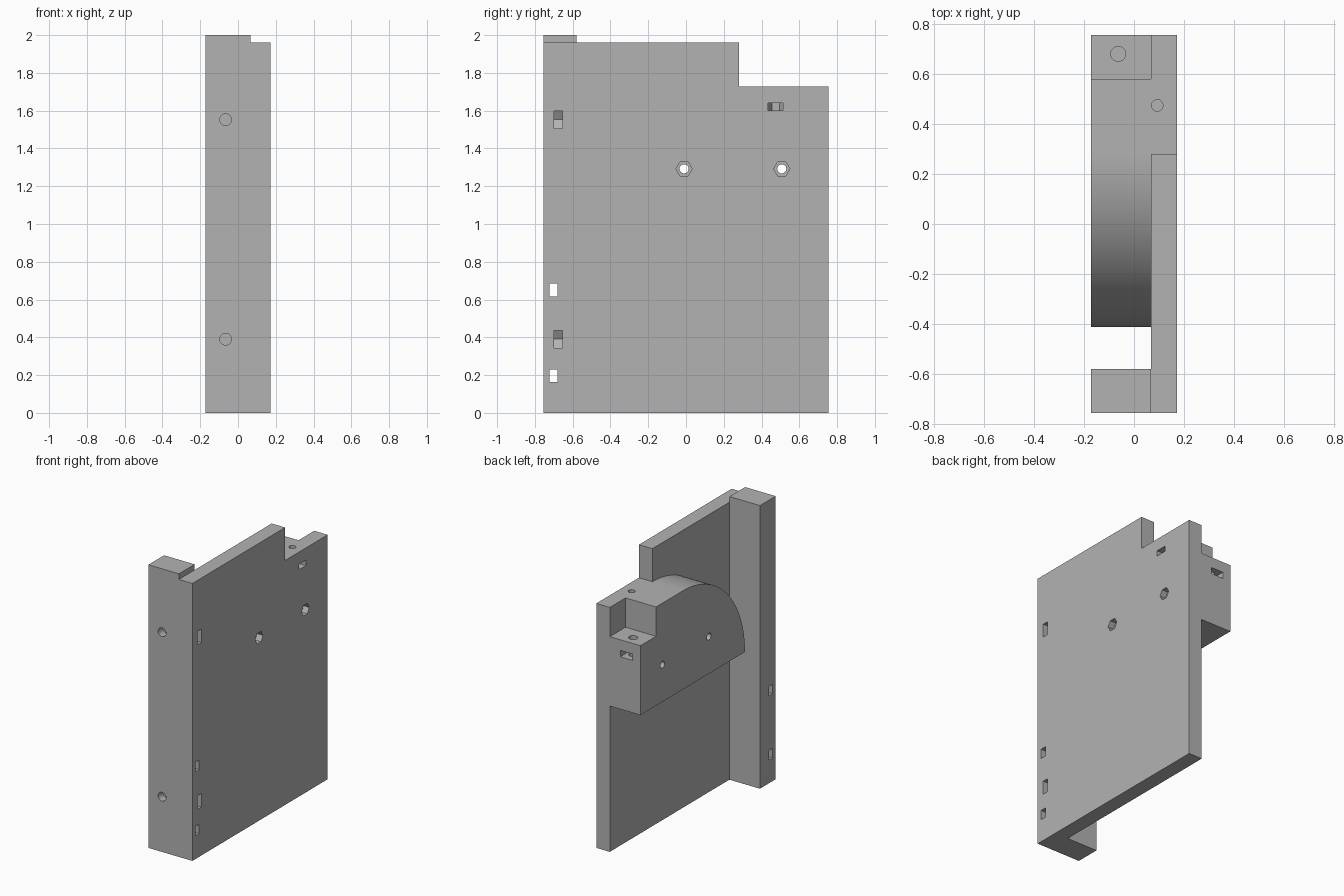
import bpy, bmesh, math
from mathutils import Vector

cube = bpy.data.objects.get("Cube")
if cube:
    bpy.data.objects.remove(cube, do_unlink=True)

grey = bpy.data.materials.new("light_grey")
grey.use_nodes = True
colour = (0.45, 0.45, 0.45, 1)
grey.diffuse_color = colour
grey.node_tree.nodes["Principled BSDF"].inputs["Base Color"].default_value = colour


def prism(name, pts, axis, lo, hi):
    """Extrude a flat outline along one axis, from lo to hi."""
    def place(p, t):
        a, b = p
        return Vector({"x": (t, a, b), "y": (a, t, b), "z": (a, b, t)}[axis])
    bm = bmesh.new()
    ends = [[bm.verts.new(place(p, t)) for p in pts] for t in (lo, hi)]
    for ring in ends:
        bm.faces.new(ring)
    n = len(pts)
    for i in range(n):
        j = (i + 1) % n
        bm.faces.new((ends[0][i], ends[0][j], ends[1][j], ends[1][i]))
    bmesh.ops.recalc_face_normals(bm, faces=bm.faces)
    mesh = bpy.data.meshes.new(name)
    bm.to_mesh(mesh)
    bm.free()
    mesh.materials.append(grey)
    ob = bpy.data.objects.new(name, mesh)
    bpy.context.collection.objects.link(ob)
    return ob


def rect(a0, a1, b0, b1):
    return [(a0, b0), (a1, b0), (a1, b1), (a0, b1)]


def ring(a, b, r, n=32):
    return [(a + r * math.cos(2 * math.pi * i / n), b + r * math.sin(2 * math.pi * i / n))
            for i in range(n)]


def combine(target, other, operation):
    """Apply a boolean and remove the helper shape."""
    bpy.ops.object.select_all(action="DESELECT")
    bpy.context.view_layer.objects.active = target
    target.select_set(True)
    mod = target.modifiers.new("combine", "BOOLEAN")
    mod.operation, mod.solver, mod.object = operation, "EXACT", other
    bpy.ops.object.modifier_apply(modifier=mod.name)
    bpy.data.objects.remove(other, do_unlink=True)


# Main dimensions
X, Y, INNER = 0.172, 0.755, 0.067
STEP_Y, STEP_Z, PLATE_Z = 0.28, 1.727, 1.96
BLOCK_Z, ARC = 1.03, 0.697
OUT = 0.3

# Side plate with a stepped top corner
body = prism("mounting_bracket", [(-Y, 0), (Y, 0), (Y, STEP_Z), (STEP_Y, STEP_Z),
                                  (STEP_Y, PLATE_Z), (-Y, PLATE_Z)], "x", INNER, X)

# Front column
combine(body, prism("column", rect(-X, INNER, -Y, -0.58), "z", 0, 2), "UNION")

# Rear block with a quarter-round front
curve = [(0.285 - ARC * math.sin(t), BLOCK_Z + ARC * math.cos(t))
         for t in (math.pi / 2 * i / 40 for i in range(41))]
block = prism("block", [(Y, BLOCK_Z), (Y, STEP_Z)] + curve, "x", -X, INNER)
combine(body, block, "UNION")

# Corner notch in the block
cutters = [prism("notch", rect(-OUT, INNER, 0.58, 1), "z", 1.52, 2)]

# Column screw holes with pointed nut traps
W = 0.0475
R = W / math.cos(math.pi / 6)
for z in (0.39, 1.552):
    cx = -0.065
    cutters.append(prism("screw_hole", ring(cx, z, 0.031), "y", -1, -0.62))
    cutters.append(prism("nut_trap", [(cx - R, z), (cx - R / 2, z + W), (OUT, z + W),
                                      (OUT, z - W), (cx - R / 2, z - W)], "y", -0.70, -0.655))

# Cable tie slots through the column
for z in (0.197, 0.65):
    cutters.append(prism("slot", rect(-0.722, -0.679, z - 0.034, z + 0.034), "x", -OUT, OUT))

# Vertical screw and nut trap under the notch
cx, cy = -0.063, 0.68
cutters.append(prism("notch_hole", ring(cx, cy, 0.03), "z", 1.34, 1.8))
cutters.append(prism("notch_trap", [(cx, cy - R), (cx + W, cy - R / 2), (cx + W, 1),
                                    (cx - W, 1), (cx - W, cy - R / 2)], "z", 1.4, 1.445))

# Vertical screw and nut trap in the plate
cx, cy, r = 0.093, 0.474, 0.04
cutters.append(prism("plate_hole", ring(cx, cy, 0.023), "z", 1.52, 1.9))
cutters.append(prism("plate_trap", [(cx - 0.035, cy - r / 2), (cx, cy - r), (OUT, cy - r),
                                    (OUT, cy + r), (cx, cy + r), (cx - 0.035, cy + r / 2)],
                     "z", 1.602, 1.641))

# Cross bolts with hexagonal recesses
for y in (-0.01, 0.507):
    cutters.append(prism("bolt_hole", ring(y, 1.292, 0.024), "x", -OUT, OUT))
    cutters.append(prism("bolt_recess", ring(y, 1.292, 0.043, 6), "x", X - 0.045, OUT))

for cutter in cutters:
    combine(body, cutter, "DIFFERENCE")

# Smooth the round surfaces, keep edges sharp
body.select_set(True)
bpy.context.view_layer.objects.active = body
bpy.ops.object.shade_smooth_by_angle(angle=math.radians(25))
